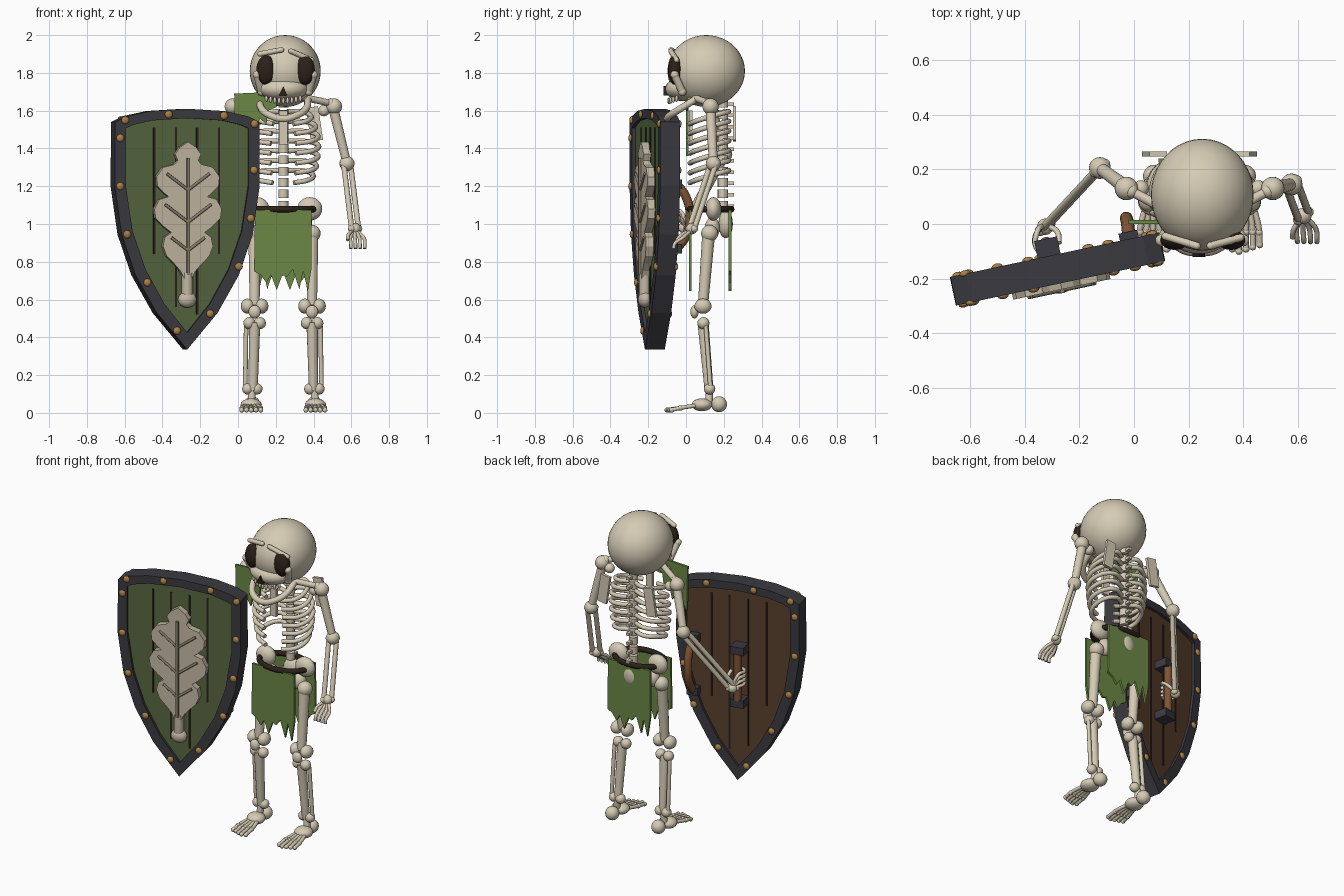
import bpy, bmesh, math
from mathutils import Vector, Matrix

if "Cube" in bpy.data.objects:
    bpy.data.objects.remove(bpy.data.objects["Cube"])

def mat(name, r, g, b):
    m = bpy.data.materials.new(name)
    m.diffuse_color = (r, g, b, 1)
    m.use_nodes = True
    m.node_tree.nodes["Principled BSDF"].inputs["Base Color"].default_value = m.diffuse_color
    return m

BONE = mat("bone", .67, .60, .46)
LEAF = mat("pale_leaf", .55, .48, .37)
VEIN = mat("leaf_vein", .24, .20, .14)
CLOTH = mat("cloth_green", .145, .245, .06)
GREEN = mat("shield_green", .09, .135, .05)
IRON = mat("dark_iron", .042, .042, .052)
WOOD = mat("brown_wood", .10, .048, .025)
LEATHER = mat("leather", .22, .09, .035)
BRASS = mat("brass", .42, .22, .06)
DARK = mat("near_black_brown", .025, .015, .01)

C = .24                                   # skeleton centre line
SHIELD = Matrix.Translation((-.28, -.165, 0)) @ Matrix.Rotation(math.radians(12), 4, 'Z')
I = Matrix.Identity(4)

def finish(bm, name, m, mx=I, smooth=True):
    bmesh.ops.recalc_face_normals(bm, faces=bm.faces)
    for f in bm.faces:
        f.smooth = smooth and len(f.verts) < 5
    me = bpy.data.meshes.new(name)
    bm.to_mesh(me); bm.free()
    me.materials.append(m)
    o = bpy.data.objects.new(name, me)
    o.matrix_world = mx
    bpy.context.collection.objects.link(o)
    return o

def ball(name, loc, r, m=BONE, mx=I, seg=20):
    r = r if isinstance(r, tuple) else (r, r, r)
    bm = bmesh.new()
    bmesh.ops.create_uvsphere(bm, u_segments=seg, v_segments=seg // 2 + 2, radius=1,
                              matrix=Matrix.Translation(loc) @ Matrix.Diagonal((*r, 1)))
    return finish(bm, name, m, mx)

def rod(name, a, b, r, m=BONE, r2=None, mx=I, seg=14):
    a, b = Vector(a), Vector(b)
    d = b - a
    bm = bmesh.new()
    bmesh.ops.create_cone(bm, cap_ends=True, segments=seg, radius1=r, radius2=r2 or r, depth=d.length,
                          matrix=Matrix.Translation((a + b) / 2) @ d.to_track_quat('Z', 'Y').to_matrix().to_4x4())
    return finish(bm, name, m, mx)

def bone(name, a, b, r, knob):
    rod(name, a, b, r)
    ball(name + "_end", a, knob)
    ball(name + "_end", b, knob)

def box(name, loc, size, m, mx=I, tilt=0):
    bm = bmesh.new()
    bmesh.ops.create_cube(bm, size=1, matrix=Matrix.Translation(loc) @ Matrix.Rotation(tilt, 4, 'Y')
                          @ Matrix.Diagonal((*size, 1)))
    return finish(bm, name, m, mx, False)

def tube(name, pts, r, m=BONE, mx=I, closed=False):
    cu = bpy.data.curves.new(name, 'CURVE')
    cu.dimensions = '3D'
    cu.bevel_depth, cu.bevel_resolution, cu.resolution_u, cu.use_fill_caps = r, 3, 6, True
    sp = cu.splines.new('BEZIER')
    sp.bezier_points.add(len(pts) - 1)
    for p, co in zip(sp.bezier_points, pts):
        p.co = co
        p.handle_left_type = p.handle_right_type = 'AUTO'
    sp.use_cyclic_u = closed
    cu.materials.append(m)
    o = bpy.data.objects.new(name, cu)
    o.matrix_world = mx
    bpy.context.collection.objects.link(o)

def prism(name, pts, y0, y1, m, mx=I):
    bm = bmesh.new()
    f = [bm.verts.new((x, y0, z)) for x, z in pts]
    b = [bm.verts.new((x, y1, z)) for x, z in pts]
    bm.faces.new(f); bm.faces.new(b[::-1])
    for i in range(len(f)):
        j = (i + 1) % len(f)
        bm.faces.new((f[i], b[i], b[j], f[j]))
    return finish(bm, name, m, mx, False)

def mirrored(half):                       # half runs top to bottom on the +x side
    return half + [(-x, z) for x, z in reversed(half) if x > 0]

# ---- skull
ball("skull", (.25, .107, 1.81), (.188, .205, .19), seg=40)
ball("muzzle", (C, -.01, 1.715), (.13, .1, .065), seg=28)
prism("nose_hole", [(.215, 1.68), (.26, 1.68), (.24, 1.73)], -.12, -.09, DARK)
for s in (-1, 1):
    ball("eye_socket", (.252 + s * .103, -.058, 1.815), (.052, .037, .078), DARK, seg=24)
    bone("cheekbone", (.25 + s * .15, -.06, 1.79), (.25 + s * .125, -.02, 1.70), .02, .022)
bone("brow_left", (.115, -.045, 1.9), (.23, -.08, 1.922), .014, .014)
bone("brow_right", (.28, -.08, 1.915), (.39, -.05, 1.868), .014, .014)
tube("jaw", [(.115, .05, 1.66), (.125, -.03, 1.61), (.17, -.085, 1.575), (C, -.1, 1.557),
             (.31, -.085, 1.575), (.36, -.03, 1.61), (.37, .05, 1.66)], .019)
for i in range(9):
    x = (i - 4) / 4
    ball("tooth", (C + x * .09, -.09 + .04 * x * x, 1.652 + .012 * x * x), (.009, .009, .018), seg=8)

# ---- spine, ribs, shoulders
for i in range(10):
    z = 1.1 + i * .06
    rod("vertebra", (C, .195, z - .023), (C, .195, z + .023), .027)
    box("spine_process", (C, .228, z - .005), (.022, .05, .018), BONE)
box("sternum", (C, .025, 1.51), (.045, .02, .18), BONE)
for s in (-1, 1):
    for i in range(7):
        z = 1.575 - i * .052
        w = (.8, .93, 1, 1.02, 1, .95, .86)[i]
        tube("rib", [(C + s * .02, .2, z + .02), (C + s * .11 * w, .225, z + .02), (C + s * .18 * w, .15, z),
                     (C + s * .16 * w, .06, z - .028), (C + s * .065 * w, .02, z - .045)], .0135)
    box("scapula", (C + s * .165, .257, 1.53), (.065, .018, .18), BONE, tilt=s * -.15)
    bone("clavicle", (C + s * .08, .03, 1.675), (C + s * .25, .12, 1.64), .018, .026)
    ball("shoulder", (C + s * .268, .13, 1.622), .043)
    ball("shoulder_socket", (C + s * .215, .13, 1.6), .03)

# ---- arms
def arm(side, shoulder, elbow, wrist):
    sh, el, wr = map(Vector, (shoulder, elbow, wrist))
    rod("upper_arm_" + side, sh, el, .027, r2=.023)
    ball("elbow_" + side, el, .04)
    off = Vector((.018, .014, 0))
    for k in (-1, 1):
        bone("forearm_" + side, el + off * k, wr + off * k, .0145, .02)
    ball("wrist_" + side, wr, .03)

arm("right", (.505, .13, 1.61), (.577, .145, 1.32), (.62, .03, .975))
for i in range(4):
    x = .595 + i * .024
    tube("finger_right", [(.61 + i * .008, .02, .96), (x, -.02, .925), (x + .003, -.06, .895), (x + .003, -.065, .87)], .0095)
tube("thumb_right", [(.61, .02, .965), (.585, -.02, .945), (.58, -.05, .915)], .0095)
arm("left", (-.03, .135, 1.61), (-.125, .205, 1.37), (-.325, -.01, .98))
for i in range(4):
    z = .99 + i * .026
    tube("finger_left", [(-.325, -.005, .985), (-.355, -.03, z), (-.358, -.085, z), (-.32, -.112, z), (-.29, -.09, z)], .01)
tube("thumb_left", [(-.32, -.005, .985), (-.28, -.03, 1.03), (-.275, -.07, 1.06)], .0105)

# ---- pelvis, legs and feet
ball("sacrum", (C, .21, 1.0), (.06, .038, .075))
for s in (-1, 1):
    ball("hip_bone", (C + s * .14, .145, 1.08), (.066, .042, .062))
    ball("sit_bone", (C + s * .1, .14, .98), (.045, .04, .055))
    k = C + s * .152
    ball("hip_joint", (k, .125, .95), .045)
    rod("thigh", (k, .12, .95), (k, .09, .57), .034, r2=.027)
    ball("patella", (k, .045, .535), (.032, .022, .035))
    for d in (-.037, .037):
        ball("knee", (k + d, .09, .565), (.036, .045, .04))
        ball("shin_head", (k + d * .75, .092, .475), .032)
        ball("ankle", (k + s * .012 + d * .65, .125, .127), .03)
    rod("shin", (k, .09, .48), (k + s * .008, .122, .12), .03, r2=.024)
    rod("fibula", (k + s * .045, .105, .46), (k + s * .05, .13, .125), .012)
    f = C + s * .17
    ball("heel", (f - s * .005, .175, .046), (.042, .042, .042))
    ball("midfoot", (f, .085, .043), (.056, .055, .034))
    rod("ankle_post", (k + s * .012, .125, .12), (f, .12, .05), .02)
    for i in range(5):
        x = (i - 2) * .024
        tip = -.1 + abs(i - 2 + s) * .008
        tube("toe", [(f + x * .6, .06, .04), (f + x, -.02, .028), (f + x * 1.05, tip, .016)], .011)
        ball("toe_joint", (f + x, -.03, .026), .0145, seg=10)
        ball("toe_tip", (f + x * 1.05, tip, .015), .0135, seg=10)

# ---- belt and ragged cloth
tube("belt", [(C + .16 * math.cos(a * math.pi / 6), .13 + .11 * math.sin(a * math.pi / 6), 1.078) for a in range(12)],
     .017, DARK, closed=True)
hem = [(.085, .75), (.12, .73), (.15, .69), (.175, .73), (.205, .65), (.235, .73), (.26, .72), (.29, .76),
       (.325, .655), (.345, .75), (.37, .645), (.39, .77)]
prism("loincloth_front", hem + [(.39, 1.075), (.09, 1.075)], .016, .03, CLOTH)
prism("loincloth_back", [(2 * C - x, z) for x, z in hem] + [(.09, 1.075), (.39, 1.075)], .225, .24, CLOTH)
prism("shoulder_cloth", [(-.02, 1.69), (.195, 1.7), (.205, 1.62), (.16, 1.6), (.15, 1.53), (.115, 1.56), (.09, 1.45),
                         (.06, 1.5), (.03, 1.36), (.01, 1.45), (-.015, 1.4)], 0, .014, CLOTH)

# ---- shield: rim ring, two panels
outer = mirrored([(0, 1.61), (.2, 1.598), (.33, 1.57), (.39, 1.54), (.392, 1.2), (.355, .945), (.28, .73), (.165, .53), (0, .335)])
inner = mirrored([(0, 1.56), (.19, 1.548), (.29, 1.525), (.332, 1.507), (.332, 1.2), (.295, .96), (.225, .76), (.125, .58), (0, .425)])
bm = bmesh.new()
loops = [[bm.verts.new((x, y, z)) for x, z in pts]
         for pts, y in ((outer, -.0535), (inner, -.0535), (inner, .0535), (outer, .0535))]
n = len(outer)
for a in range(4):
    p, q = loops[a], loops[(a + 1) % 4]
    for i in range(n):
        j = (i + 1) % n
        bm.faces.new((p[i], p[j], q[j], q[i]))
finish(bm, "shield_rim", IRON, SHIELD, False)
prism("shield_front", inner, -.035, 0, GREEN, SHIELD)
prism("shield_back", inner, 0, .035, WOOD, SHIELD)
for u, zb in ((-.175, .84), (-.058, .56), (.058, .52), (.175, .84)):
    for y in (-.036, .036):
        box("plank_groove", (u, y, (1.51 + zb) / 2), (.011, .006, 1.51 - zb), DARK, SHIELD)
studs = [(-.335, 1.55), (-.1, 1.58), (.2, 1.573), (.365, 1.53), (-.362, 1.455), (-.362, 1.2), (-.325, .945),
         (-.215, .69), (-.055, .435), (.125, .525), (.28, .775), (.345, 1.03), (.362, 1.285)]
for u, z in studs:
    for y in (-.0535, .0535):
        ball("rim_stud", (u, y, z), (.021, .013, .021), BRASS, SHIELD, 12)

# ---- oak leaf emblem with veins and acorn stem
leaf = mirrored([(0, 1.435), (.045, 1.405), (.07, 1.37), (.055, 1.335), (.075, 1.315), (.135, 1.3), (.17, 1.25),
                 (.165, 1.2), (.125, 1.16), (.105, 1.145), (.155, 1.13), (.182, 1.08), (.175, 1.03), (.13, .985),
                 (.09, .955), (.125, .93), (.135, .88), (.115, .83), (.075, .79), (.04, .75), (.02, .71)])
prism("leaf", leaf, -.076, -.03, LEAF, SHIELD)
box("leaf_midrib", (0, -.08, 1.04), (.016, .02, .62), VEIN, SHIELD)
for s in (-1, 1):
    for z, w in ((1.18, .115), (1.01, .125), (.86, .09)):
        rod("leaf_vein", (0, -.078, z), (s * w, -.078, z + w * .75), .008, VEIN, mx=SHIELD, seg=8)
rod("leaf_stem", (0, -.055, .74), (0, -.055, .61), .03, LEAF, mx=SHIELD)
ball("acorn", (0, -.055, .6), (.05, .035, .043), LEAF, SHIELD)

# ---- grip and arm strap on the back
for z in (.86, 1.2):
    box("grip_block", (-.02, .075, z), (.085, .085, .05), IRON, SHIELD)
    box("strap_block", (.28, .055, z + .01), (.07, .05, .05), IRON, SHIELD)
rod("grip", (-.02, .1, .88), (-.02, .1, 1.18), .024, LEATHER, mx=SHIELD)
tube("arm_strap", [(.28, .06, 1.21), (.285, .105, 1.15), (.285, .13, 1.04), (.285, .105, .93), (.28, .06, .87)],
     .024, LEATHER, SHIELD)
